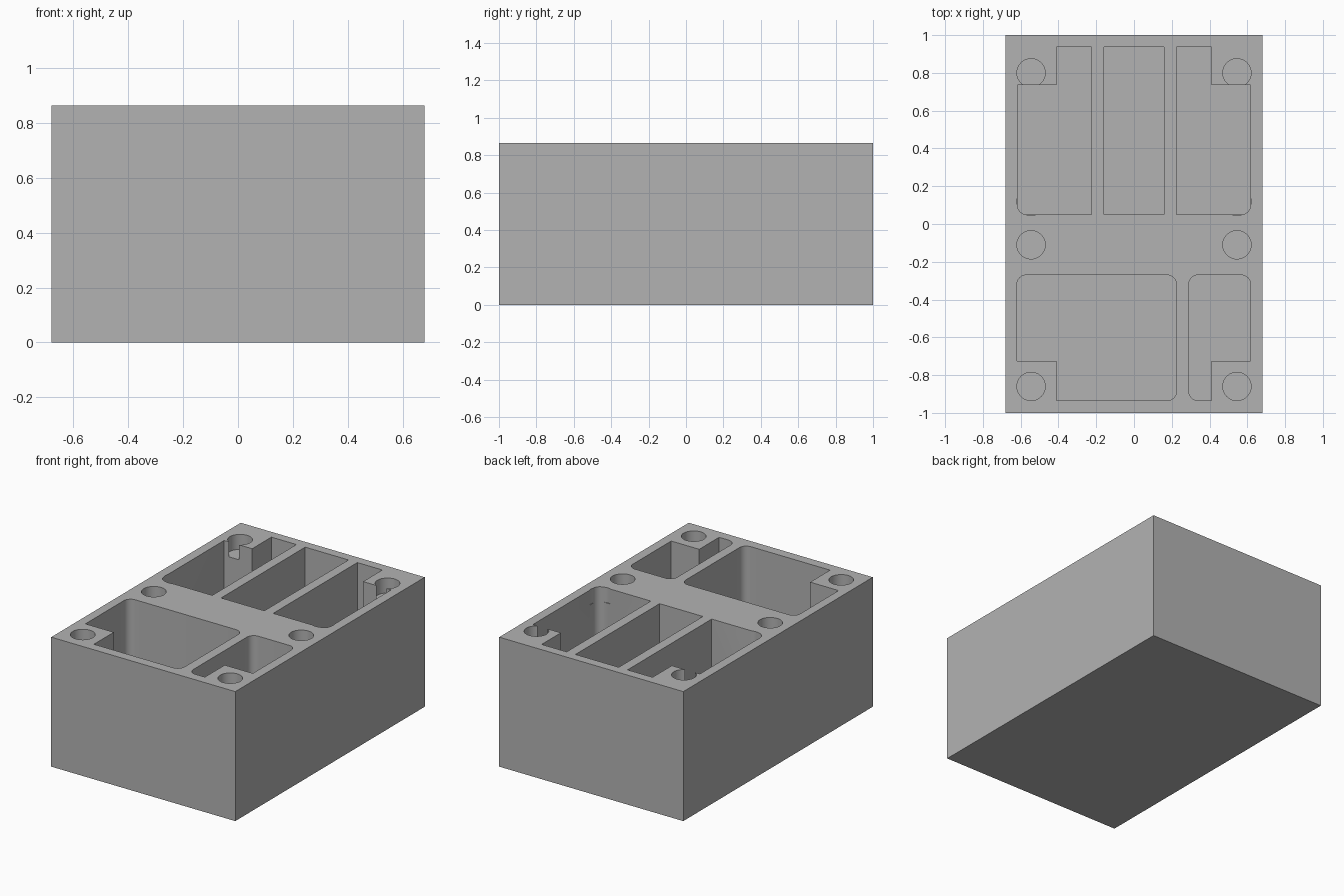
import bpy, bmesh, math
from mathutils import Vector

cube = bpy.data.objects.get("Cube")
if cube:
    bpy.data.objects.remove(cube, do_unlink=True)

HEIGHT = 0.865
FLOOR = 0.06
HOLE_R, HOLE_DEPTH = 0.075, 0.1
FILLET = 0.05

grey = bpy.data.materials.new("plain grey")
grey.use_nodes = True
grey.diffuse_color = (0.45, 0.45, 0.45, 1)
grey.node_tree.nodes["Principled BSDF"].inputs["Base Color"].default_value = grey.diffuse_color


def prism(name, outline, z0, z1):
    """Extrude a flat outline from z0 up to z1."""
    bm = bmesh.new()
    face = bm.faces.new([bm.verts.new((x, y, z0)) for x, y in outline])
    top = bmesh.ops.extrude_face_region(bm, geom=[face])["geom"]
    verts = [v for v in top if isinstance(v, bmesh.types.BMVert)]
    bmesh.ops.translate(bm, vec=(0, 0, z1 - z0), verts=verts)
    bmesh.ops.recalc_face_normals(bm, faces=bm.faces)
    mesh = bpy.data.meshes.new(name)
    bm.to_mesh(mesh)
    bm.free()
    mesh.materials.append(grey)
    obj = bpy.data.objects.new(name, mesh)
    bpy.context.collection.objects.link(obj)
    return obj


def rounded(corners, round_ids, r=FILLET, steps=8):
    """Outline whose listed corners are replaced by arcs."""
    out = []
    for i, c in enumerate(corners):
        p = Vector(c)
        if i not in round_ids:
            out.append(tuple(p))
            continue
        a = (Vector(corners[i - 1]) - p).normalized() * r
        b = (Vector(corners[(i + 1) % len(corners)]) - p).normalized() * r
        for k in range(steps + 1):
            t = math.pi / 2 * k / steps
            out.append(tuple(p + a * (1 - math.sin(t)) + b * (1 - math.cos(t))))
    return out


def circle(x, y, r, n=48):
    return [(x + r * math.cos(2 * math.pi * k / n),
             y + r * math.sin(2 * math.pi * k / n)) for k in range(n)]


# solid block
body = prism("organiser_body", [(-0.68, -1), (0.68, -1), (0.68, 1), (-0.68, 1)], 0, HEIGHT)
cutters = []


def pocket(name, corners, round_ids=()):
    cutters.append(prism(name, rounded(corners, round_ids), FLOOR, HEIGHT + 0.1))


# front compartments, each notched around a corner hole
pocket("wide_pocket", [(-0.62, -0.27), (-0.62, -0.725), (-0.41, -0.725),
                       (-0.41, -0.935), (0.225, -0.935), (0.225, -0.27)], (0, 4, 5))
pocket("narrow_pocket", [(0.29, -0.27), (0.29, -0.935), (0.41, -0.935),
                         (0.41, -0.725), (0.617, -0.725), (0.617, -0.27)], (0, 1, 5))
# rear compartments
pocket("middle_pocket", [(-0.16, 0.05), (0.16, 0.05), (0.16, 0.938), (-0.16, 0.938)])
for s in (-1, 1):
    pocket("side_pocket", [(s * 0.617, 0.05), (s * 0.225, 0.05), (s * 0.225, 0.938),
                           (s * 0.41, 0.938), (s * 0.41, 0.735), (s * 0.617, 0.735)], (0,))
    # shallow round holes, one grazing the inner corner of the side pocket
    for y in (-0.86, -0.11, 0.12, 0.8):
        cutters.append(prism("hole", circle(s * 0.545, y, HOLE_R),
                             HEIGHT - HOLE_DEPTH, HEIGHT + 0.05))

for c in cutters:
    mod = body.modifiers.new(c.name, 'BOOLEAN')
    mod.operation = 'DIFFERENCE'
    mod.solver = 'EXACT'
    mod.object = c

# bake the cuts, then discard the cutters
bpy.context.view_layer.update()
deps = bpy.context.evaluated_depsgraph_get()
result = bpy.data.meshes.new_from_object(body.evaluated_get(deps))
body.modifiers.clear()
body.data = result
for c in cutters:
    bpy.data.objects.remove(c, do_unlink=True)

# smooth the arcs, keep the edges crisp
bpy.ops.object.select_all(action='DESELECT')
body.select_set(True)
bpy.context.view_layer.objects.active = body
bpy.ops.object.shade_smooth_by_angle(angle=math.radians(30))
